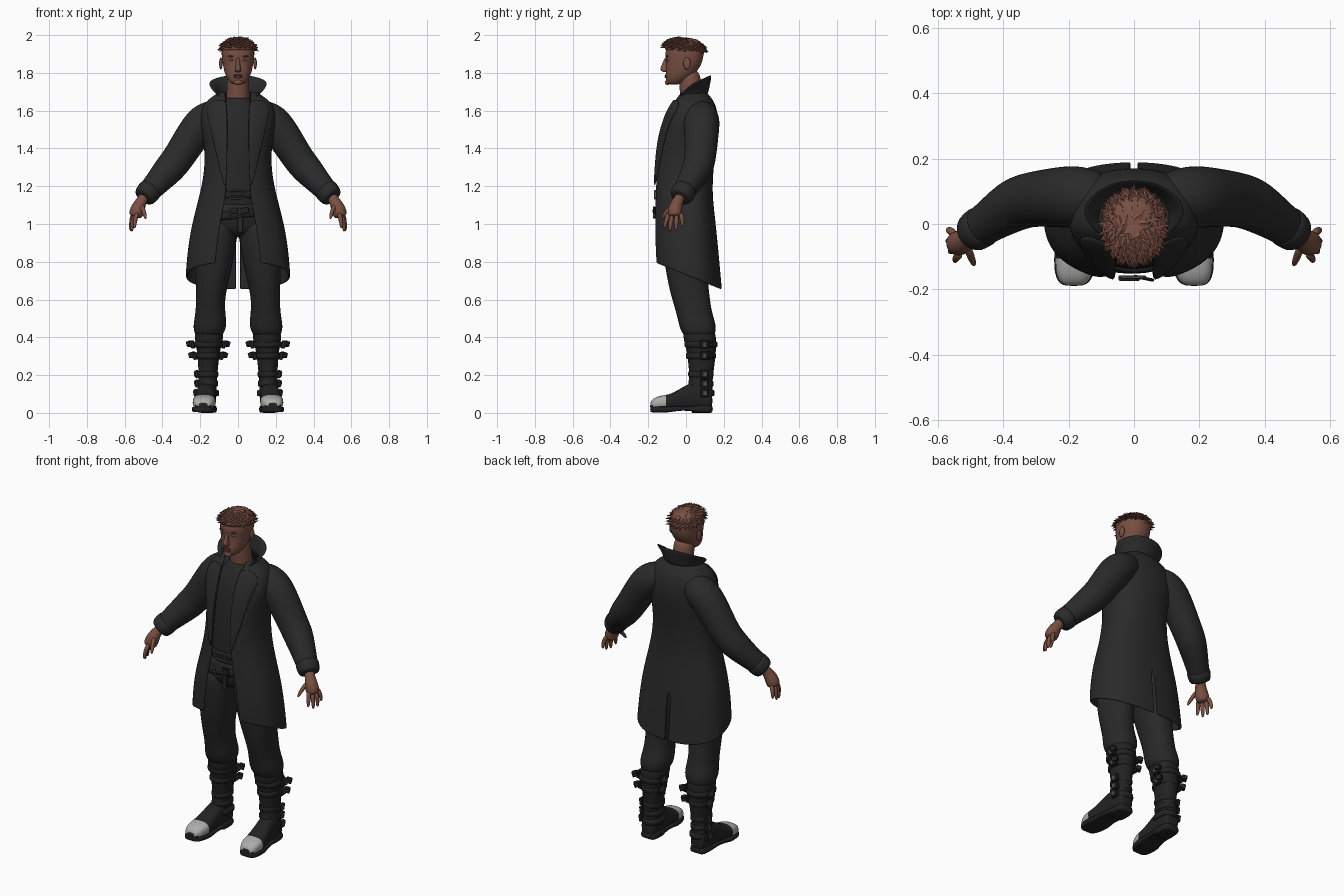
import bpy, bmesh, math, random
from mathutils import Vector, Matrix

if "Cube" in bpy.data.objects:
    bpy.data.objects.remove(bpy.data.objects["Cube"])
random.seed(4)


def material(name, *rgb):
    m = bpy.data.materials.new(name)
    m.use_nodes = True
    m.diffuse_color = (*rgb, 1)
    bsdf = m.node_tree.nodes["Principled BSDF"]
    bsdf.inputs["Base Color"].default_value = (*rgb, 1)
    bsdf.inputs["Roughness"].default_value = 0.8
    return m


COAT = material("coat black", .023, .023, .023)
SHIRT = material("shirt black", .02, .02, .021)
PANTS = material("trouser black", .021, .021, .021)
LEATHER = material("leather black", .016, .016, .016)
SKIN = material("skin brown", .19, .08, .056)
HAIR = material("hair auburn", .21, .085, .062)
STEEL = material("toe cap grey", .42, .42, .41)
METAL = material("buckle metal", .09, .09, .09)
EYE = material("eye grey", .22, .2, .19)
BROW = material("brow and lip", .11, .042, .032)


def finish(bm, name, mat, mirror=False, solid=0, sub=0, smooth=True):
    mesh = bpy.data.meshes.new(name)
    bm.to_mesh(mesh)
    bm.free()
    ob = bpy.data.objects.new(name, mesh)
    bpy.context.collection.objects.link(ob)
    mesh.materials.append(mat)
    if smooth:
        mesh.shade_smooth()
    if mirror:
        ob.modifiers.new("mirror", "MIRROR").merge_threshold = 0.002
    if solid:
        s = ob.modifiers.new("thickness", "SOLIDIFY")
        s.thickness, s.offset = solid, -1
    if sub:
        s = ob.modifiers.new("smooth", "SUBSURF")
        s.levels = s.render_levels = sub
    return ob


def grid(name, rows, mat, closed=True, sub=2, **kw):
    """Skin rows of points; closed rows become a capped loft."""
    bm = bmesh.new()
    vs = [[bm.verts.new(p) for p in r] for r in rows]
    n = len(vs[0])
    for a, b in zip(vs, vs[1:]):
        for i in range(n if closed else n - 1):
            j = (i + 1) % n
            bm.faces.new((a[i], a[j], b[j], b[i]))
    if closed:
        bm.faces.new(vs[0])
        bm.faces.new(vs[-1])
        bmesh.ops.recalc_face_normals(bm, faces=bm.faces)
    return finish(bm, name, mat, sub=sub, **kw)


def power(v, p):
    return math.copysign(abs(v) ** p, v)


def oval(cx, cy, z, rx, ry, p=.9, n=16):
    ts = [math.tau * i / n for i in range(n)]
    return [(cx + rx * power(math.cos(t), p), cy + ry * power(math.sin(t), p), z) for t in ts]


def body(name, rows, mat, **kw):
    """Loft of centred ovals given as z, half width, front y, back y."""
    return grid(name, [oval(0, (f + b) / 2, z, w, (b - f) / 2) for z, w, f, b in rows], mat, **kw)


def tube(name, path, mat, n=14, **kw):
    """Round loft along a path of x, y, z, radius."""
    pts = [Vector(p[:3]) for p in path]
    rows = []
    for i, p in enumerate(pts):
        t = (pts[min(i + 1, len(pts) - 1)] - pts[max(i - 1, 0)]).normalized()
        a = t.cross(Vector((0, 1, 0))).normalized()
        b = t.cross(a)
        r = path[i][3]
        rows.append([p + r * (a * math.cos(math.tau * k / n) + b * math.sin(math.tau * k / n)) for k in range(n)])
    return grid(name, rows, mat, **kw)


def ball(name, loc, size, mat, **kw):
    bm = bmesh.new()
    bmesh.ops.create_uvsphere(bm, u_segments=16, v_segments=10, radius=1,
                              matrix=Matrix.LocRotScale(Vector(loc), None, Vector(size)))
    return finish(bm, name, mat, **kw)


def box(name, loc, size, mat, tilt=0, turn=0, **kw):
    bm = bmesh.new()
    rot = Matrix.Rotation(turn, 3, "Z") @ Matrix.Rotation(tilt, 3, "Y")
    bmesh.ops.create_cube(bm, size=1, matrix=Matrix.LocRotScale(Vector(loc), rot.to_quaternion(), Vector(size)))
    bmesh.ops.bevel(bm, geom=bm.edges[:], offset=.003, segments=1, affect="EDGES")
    return finish(bm, name, mat, smooth=False, **kw)


# Coat: z, front edge x, half width, front y, back y
COAT_ROWS = [(.73, .12, .278, -.17, .19), (.85, .11, .27, -.175, .178), (1, .09, .245, -.172, .16),
             (1.15, .066, .205, -.168, .14), (1.3, .06, .172, -.162, .143), (1.42, .057, .18, -.152, .162),
             (1.52, .056, .2, -.128, .172), (1.6, .058, .2, -.097, .167), (1.65, .064, .17, -.065, .147),
             (1.7, .07, .1, -.035, .108)]


def coat_point(z, u, p=.85):
    for a, b in zip(COAT_ROWS, COAT_ROWS[1:]):
        if z <= b[0]:
            k = (z - a[0]) / (b[0] - a[0])
            xf, xs, yf, yb = [s + (e - s) * k for s, e in zip(a[1:], b[1:])]
            break
    start = math.asin((xf / xs) ** (1 / p))
    ang = start + u * (math.pi - start)
    c = power(math.cos(ang), p)
    x = xs * max(math.sin(ang), 0) ** p
    y = .02 - c * (.02 - yf if c > 0 else yb - .02)
    if z < .97 and u == 1:
        x = .011  # back vent
    return Vector((x if x > 1e-4 else 0, y, z - .39 * y * min(1, max(0, (1.15 - z) / .35))))


heights = [.73, .745, .8, .88, .95, .975, 1.05, 1.15, 1.25, 1.35, 1.44, 1.52, 1.58, 1.62, 1.65, 1.68, 1.7]
columns = [0, .03] + [i / 15 for i in range(1, 15)] + [.985, 1]
grid("coat", [[coat_point(z, u) for u in columns] for z in heights], COAT,
     closed=False, mirror=True, solid=.012)

# Lapels lie just over the coat front
lapel = []
for z, reach in ((1.2, .02), (1.3, .1), (1.4, .16), (1.5, .2), (1.58, .25), (1.62, .31), (1.66, .2)):
    lapel.append([coat_point(z, reach * k / 3) + Vector((0, -.013, .002)) for k in range(4)])
grid("lapel", lapel, COAT, closed=False, mirror=True, solid=.012)

# Flared standing collar
base = [(.075, -.05, 1.645), (.112, -.01, 1.67), (.115, .05, 1.685), (.075, .105, 1.685), (0, .122, 1.685)]
rim = [(.118, -.03, 1.685), (.168, .035, 1.74), (.14, .09, 1.765), (.078, .13, 1.785), (0, .14, 1.79)]
middle = [(Vector(a) + Vector(b)) / 2 - Vector((.008, 0, 0) if a[0] else (0, 0, 0)) for a, b in zip(base, rim)]
grid("collar", [base, middle, rim], COAT, closed=False, mirror=True, solid=.012)

# Sleeves and cuffs
tube("sleeve", [(.08, .08, 1.58, .075), (.13, .082, 1.575, .088), (.18, .083, 1.545, .1), (.235, .082, 1.48, .094),
                (.315, .076, 1.35, .086), (.36, .062, 1.295, .085), (.405, .034, 1.245, .075), (.455, 0, 1.19, .064),
                (.498, -.03, 1.143, .058)], COAT, mirror=True)
tube("cuff", [(.46, -.003, 1.185, .06), (.463, -.005, 1.182, .069), (.498, -.03, 1.143, .063),
              (.502, -.033, 1.138, .05)], COAT, mirror=True, sub=1)

# Hands
tube("palm", [(.485, -.02, 1.16, .028), (.51, -.042, 1.125, .028), (.527, -.056, 1.09, .038),
              (.54, -.06, 1.055, .04), (.547, -.06, 1.035, .03)], SKIN, mirror=True)
for label, root, bend, tip in (("index", (.532, -.09, 1.06), (.546, -.105, 1.02), (.548, -.115, .975)),
                               ("middle", (.545, -.073, 1.05), (.56, -.082, 1.005), (.562, -.085, .957)),
                               ("ring", (.552, -.05, 1.05), (.568, -.052, 1.005), (.568, -.052, .96)),
                               ("little", (.55, -.028, 1.06), (.566, -.02, 1.02), (.568, -.016, .982)),
                               ("thumb", (.515, -.06, 1.105), (.497, -.105, 1.065), (.488, -.128, 1.025))):
    tube(label + "_finger", [(*root, .015), (*bend, .0125), (*tip, .008)], SKIN, n=8, mirror=True)

# Shirt, trousers and belts
body("shirt", [(1.02, .15, -.14, .1), (1.2, .14, -.142, .11), (1.4, .15, -.135, .13), (1.52, .15, -.112, .13),
               (1.6, .12, -.085, .12), (1.655, .075, -.05, .085), (1.67, .064, -.042, .08)], SHIRT)
body("hips", [(.93, .1, -.08, .08), (.97, .19, -.12, .11), (1.05, .18, -.143, .115), (1.14, .15, -.143, .11)], PANTS)
legs = [(1.04, .09, .08, 0, .12), (.95, .108, .105, -.005, .125), (.87, .12, .108, -.003, .122),
        (.78, .128, .101, .003, .116), (.69, .138, .088, .01, .108), (.6, .146, .077, .027, .102),
        (.53, .146, .08, .043, .096), (.47, .148, .09, .06, .1), (.43, .152, .084, .066, .094), (.39, .155, .06, .075, .07)]
grid("trouser_leg", [oval(cx, cy, z, rx, ry) for z, cx, rx, cy, ry in legs], PANTS, mirror=True)
body("waist_belt", [(z, .152 + g, -.146 - g, .11 + g) for z, g in ((1.135, 0), (1.137, .008), (1.173, .008), (1.175, 0))],
     LEATHER, sub=1)
low_belt = body("hip_belt", [(z, .185 + g, -.146 - g, .118 + g)
                             for z, g in ((1.035, 0), (1.037, .01), (1.078, .01), (1.08, 0))], LEATHER, sub=1)
low_belt.rotation_euler = (0, -.12, 0)
low_belt.location.x = .12
box("fly", (.012, -.142, 1.02), (.03, .01, .13), PANTS)


def buckle(name, x, y, z, w, h, tilt=0):
    for s in (-1, 1):
        box(name + "_bar", (x, y, z + s * h / 2), (w, .012, .009), METAL, tilt)
        box(name + "_side", (x + s * w / 2, y, z), (.01, .012, h), METAL, tilt)
    box(name + "_pin", (x, y - .003, z), (w, .008, .007), METAL, tilt)


buckle("waist_buckle", -.005, -.163, 1.155, .075, .04)
buckle("hip_buckle", -.015, -.168, 1.06, .05, .05, -.12)
box("belt_end", (.03, -.166, 1.07), (.06, .01, .034), LEATHER, -.25, -.2)

# Boots
shaft = [(.44, .153, .06, .07, .07), (.425, .153, .076, .07, .088), (.385, .154, .076, .074, .087),
         (.36, .155, .068, .078, .083), (.31, .157, .06, .082, .077), (.23, .158, .052, .082, .067),
         (.17, .16, .049, .078, .063), (.12, .164, .052, .074, .07), (.06, .165, .05, .072, .07)]
grid("boot_shaft", [oval(cx, cy, z, rx, ry) for z, cx, rx, cy, ry in shaft], LEATHER, mirror=True)


def foot_ring(y, cx, w, low, top, p):
    return [(x, y, z) for x, z, _ in oval(cx, (low + top) / 2, 0, w, (top - low) / 2, p)]


FOOT = [(.14, .164, .036, .11), (.125, .164, .047, .14), (.06, .166, .053, .17), (.01, .17, .051, .155),
        (-.04, .174, .056, .122), (-.085, .178, .062, .1), (-.1, .179, .062, .097), (-.145, .182, .059, .09),
        (-.178, .184, .046, .074), (-.19, .185, .026, .055)]
foot = grid("boot_foot", [foot_ring(y, cx, w, .015, top, .75) for y, cx, w, top in FOOT], LEATHER, mirror=True)
foot.data.materials.append(STEEL)
for f in foot.data.polygons:
    if f.center.y < -.098 and f.center.z > .04:
        f.material_index = 1
grid("boot_sole", [foot_ring(y, cx, w + .004, .012 if -.05 < y < .06 else .003, .034, .4)
                   for y, cx, w, _ in FOOT], LEATHER, mirror=True, sub=1)
grid("boot_heel", [foot_ring(y, .164, w, 0, .04, .35) for y, w in
                   ((.03, .045), (.034, .05), (.08, .053), (.12, .05), (.143, .036))], LEATHER, mirror=True, sub=1)

# Boot straps with buckles on both sides and behind
for z, rx, ry in ((.362, .078, .09), (.302, .066, .082), (.205, .056, .07), (.155, .055, .069), (.105, .06, .075)):
    grid("boot_strap", [oval(.158, .079, z + d, rx + g, ry + g) for d, g in
                        ((-.018, -.01), (-.016, 0), (.016, 0), (.018, -.01))], LEATHER, mirror=True, sub=1)
    for s in (-1, 1):
        if s > 0 or z > .25:
            x = .158 + s * (rx + .004)
            box("strap_buckle", (x, .1, z), (.02, .045, .042), LEATHER, .15 * s, mirror=True)
            box("strap_frame", (x + s * .01, .1, z), (.01, .026, .03), METAL, .15 * s, mirror=True)
            if z > .25:
                box("strap_tab", (x + s * .014, .125, z + .005), (.03, .034, .028), LEATHER, .3 * s, s * .6, mirror=True)

# Head and face
tube("neck", [(0, .04, 1.6, .07), (0, .032, 1.67, .063), (0, .022, 1.74, .06), (0, .015, 1.82, .058)], SKIN)
body("head", [(1.738, .028, -.096, -.03), (1.752, .046, -.106, -.005), (1.78, .066, -.109, .035),
              (1.815, .076, -.108, .066), (1.855, .084, -.106, .088), (1.895, .089, -.113, .096),
              (1.93, .088, -.108, .098), (1.965, .07, -.085, .08), (1.985, .04, -.05, .045)], SKIN)
body("nose", [(1.803, .008, -.115, -.09), (1.808, .017, -.13, -.09), (1.82, .016, -.14, -.09),
              (1.85, .01, -.125, -.09), (1.885, .009, -.112, -.09)], SKIN)
for z, h in ((1.787, .005), (1.778, .006)):
    ball("lip", (0, -.107, z), (.024, .006, h), BROW)
ball("chin", (0, -.098, 1.75), (.025, .014, .014), SKIN)
ball("eye", (.034, -.096, 1.868), (.014, .007, .006), EYE, mirror=True)
ball("iris", (.034, -.101, 1.868), (.005, .003, .005), BROW, mirror=True)
ball("eyebrow", (.036, -.1, 1.888), (.02, .007, .004), BROW, mirror=True)
ball("ear", (.091, .005, 1.85), (.009, .02, .032), SKIN, mirror=True)

# Cropped hair: a cap covered in short tufts
CENTRE, SIZE = Vector((0, -.008, 1.918)), Vector((.091, .108, .068))
cap = []
for k in range(7):
    e = -.25 + k * .29
    cap.append([(x, y, z - .12 * (y - CENTRE.y)) for x, y, z in
                oval(0, CENTRE.y, CENTRE.z + SIZE.z * math.sin(e), SIZE.x * math.cos(e), SIZE.y * math.cos(e), 1, 20)])
grid("hair_cap", cap, HAIR, sub=1)
bm = bmesh.new()
for i in range(190):
    h = .06 + .9 * (i + .5) / 190
    a = i * 2.39996
    r = math.sqrt(1 - h * h)
    n = Vector((r * math.cos(a), r * math.sin(a), h))
    spot = CENTRE + n * SIZE - Vector((0, 0, .12 * n.y * SIZE.y))
    sweep = Vector((random.uniform(-.4, .4), random.uniform(-.2, .9) * (1 if n.y > 0 else -.7), -.15 - .35 * h))
    turn = (n * .55 + sweep).to_track_quat("Z", "Y")
    bmesh.ops.create_cone(bm, segments=5, radius1=.013, radius2=.001, depth=.034, cap_ends=True,
                          matrix=Matrix.LocRotScale(spot + turn @ Vector((0, 0, .006)), turn, Vector((1, .6, 1))))
finish(bm, "hair_tufts", HAIR, smooth=False)
